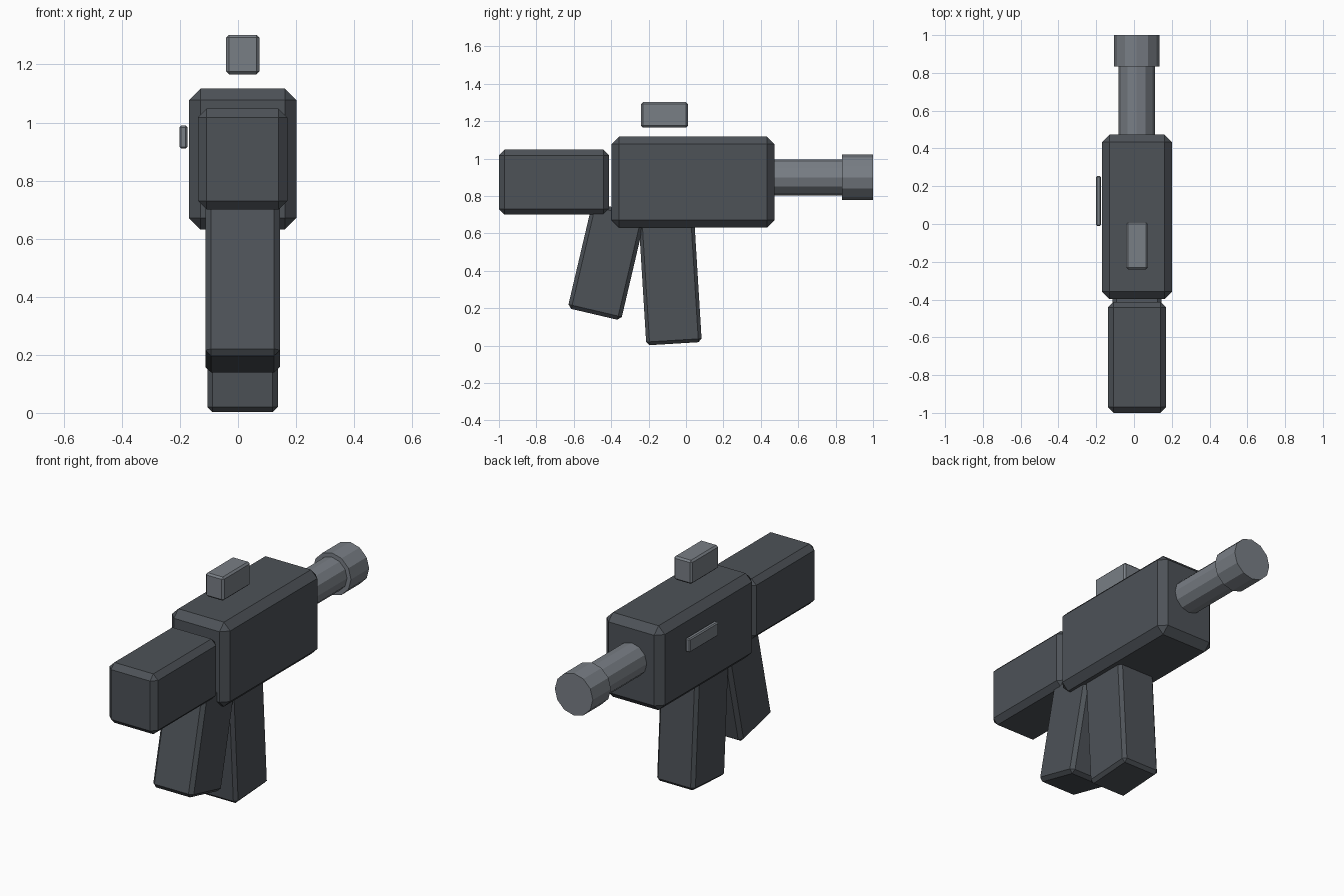
import bpy, bmesh
from math import radians, pi
from mathutils import Matrix

if "Cube" in bpy.data.objects:
    bpy.data.objects.remove(bpy.data.objects["Cube"])


def material(name, rgb):
    m = bpy.data.materials.new(name)
    m.diffuse_color = (*rgb, 1)
    m.use_nodes = True
    m.node_tree.nodes["Principled BSDF"].inputs["Base Color"].default_value = m.diffuse_color
    return m


DARK = material("dark_grey", (0.075, 0.085, 0.097))
STEEL = material("steel_grey", (0.19, 0.21, 0.235))
CX = 0.016  # centre line of the main parts


def finish(name, bm, mat, loc, tilt=0):
    mesh = bpy.data.meshes.new(name)
    bm.to_mesh(mesh)
    bm.free()
    mesh.materials.append(mat)
    ob = bpy.data.objects.new(name, mesh)
    ob.location = loc
    ob.rotation_euler.x = radians(tilt)
    bpy.context.collection.objects.link(ob)
    return ob


def block(name, size, loc, bevel, mat, tilt=0):
    """Box with single-segment chamfered edges, tilted about x."""
    bm = bmesh.new()
    bmesh.ops.create_cube(bm, size=1)
    bmesh.ops.scale(bm, vec=size, verts=bm.verts)
    bmesh.ops.bevel(bm, geom=bm.edges[:], offset=bevel, segments=1,
                    affect='EDGES', profile=0.5)
    return finish(name, bm, mat, loc, tilt)


def tube(name, radius, y0, y1, z, mat):
    """Twelve-sided solid cylinder along y."""
    bm = bmesh.new()
    bmesh.ops.create_cone(bm, cap_ends=True, segments=12, radius1=radius,
                          radius2=radius, depth=y1 - y0,
                          matrix=Matrix.Rotation(pi / 2, 4, 'X'))
    return finish(name, bm, mat, (CX - 0.002, (y0 + y1) / 2, z))


# Main body and rear block
block("body", (0.37, 0.872, 0.486), (CX, 0.038, 0.874), 0.04, DARK)
block("stock", (0.308, 0.588, 0.347), (CX, -0.706, 0.874), 0.03, DARK)

# Slanted handle and magazine
block("grip", (0.257, 0.293, 0.58), (CX, -0.424, 0.45), 0.02, DARK, -13.2)
block("magazine", (0.243, 0.297, 0.66), (CX, -0.084, 0.34), 0.018, DARK, 3.5)

# Barrel and muzzle
tube("barrel", 0.096, 0.44, 0.86, 0.9, STEEL)
tube("muzzle", 0.121, 0.835, 1.0, 0.9, STEEL)

# Floating top sight and side plate
block("sight", (0.115, 0.25, 0.136), (CX, -0.115, 1.234), 0.01, STEEL)
block("side_plate", (0.028, 0.264, 0.079), (-0.188, 0.122, 0.95), 0.006, STEEL)
